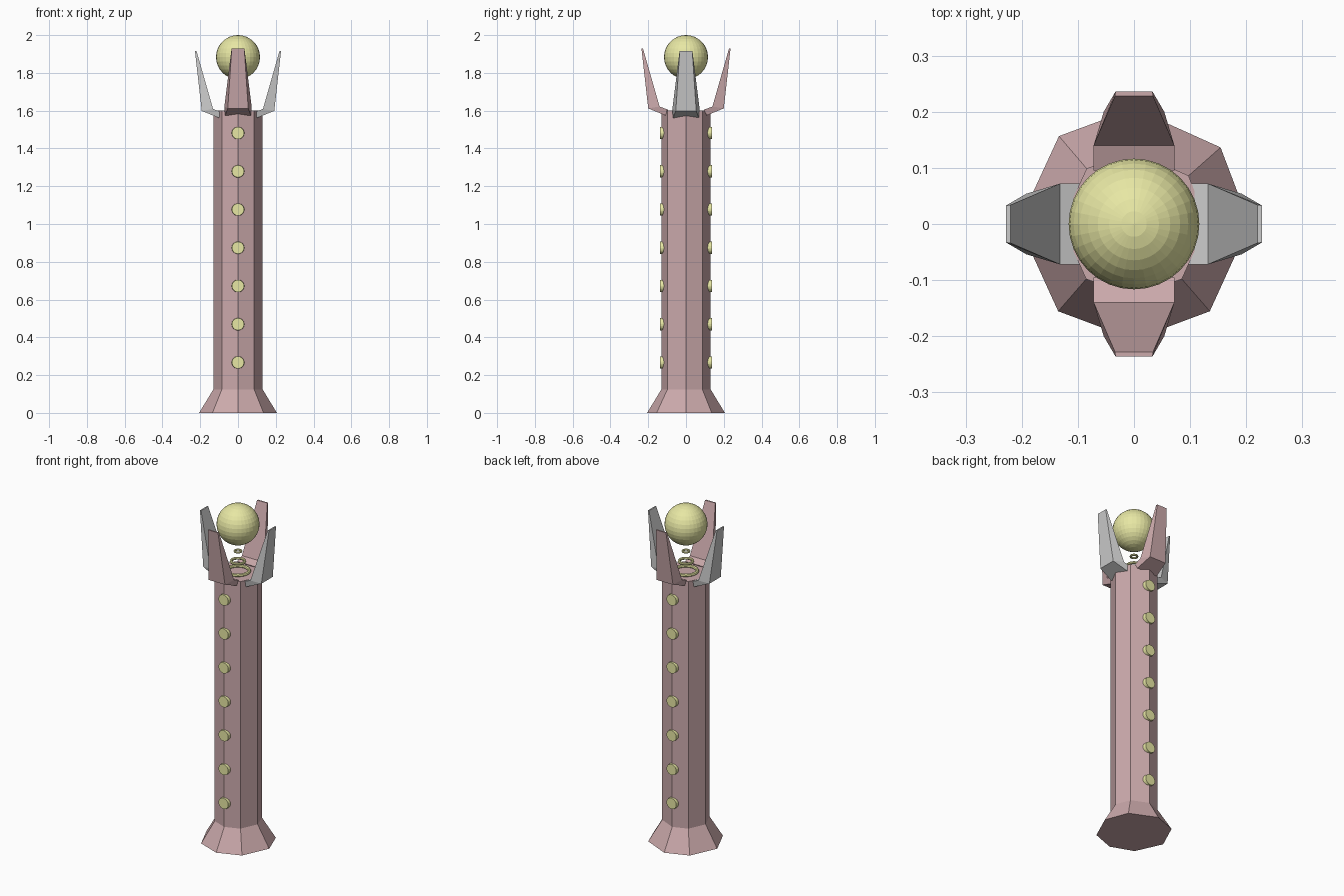
import bpy
from math import pi, cos, sin, radians
from mathutils import Matrix, Vector

if "Cube" in bpy.data.objects:
    bpy.data.objects.remove(bpy.data.objects["Cube"])


def material(name, rgb):
    m = bpy.data.materials.new(name)
    m.diffuse_color = (*rgb, 1)
    m.use_nodes = True
    m.node_tree.nodes["Principled BSDF"].inputs["Base Color"].default_value = m.diffuse_color
    return m


PINK = material("dusty_pink", (0.60, 0.40, 0.41))
YELLOW = material("pale_yellow", (0.80, 0.80, 0.37))


def finish(obj, name, mat):
    obj.name = name
    if mat:
        obj.data.materials.append(mat)
    return obj


def loft(name, sections, mat=None):
    """Join equal-sized cross-sections with faces and cap both ends."""
    n = len(sections[0])
    verts = [v for s in sections for v in s]
    faces = [tuple(range(n))[::-1],
             tuple(range((len(sections) - 1) * n, len(sections) * n))]
    for k in range(len(sections) - 1):
        for i in range(n):
            a, b = k * n + i, k * n + (i + 1) % n
            faces.append((a, b, b + n, a + n))
    mesh = bpy.data.meshes.new(name)
    mesh.from_pydata(verts, [], faces)
    obj = bpy.data.objects.new(name, mesh)
    bpy.context.collection.objects.link(obj)
    return finish(obj, name, mat)


# Eight-sided shaft with a flared foot (slightly uneven corners)
ANGLES = [radians(a) for a in (0, 41.5, 90, 130.5, 180, 229, 270, 311)]
loft("shaft", [[(r * cos(a), r * sin(a), z) for a in ANGLES]
               for r, z in ((0.206, 0), (0.13, 0.125), (0.13, 1.6))], PINK)


def claw(name, angle, shift, drop, mat):
    """Bent prong: root, elbow and tip sections, pointing out along +x."""
    stations = [  # inner (x, z, half width), outer (x, z, half width)
        ((0.095, 1.605, 0.072), (0.110, 1.575, 0.068)),
        ((0.140, 1.622, 0.072), (0.200, 1.612, 0.054)),
        ((0.228, 1.930, 0.034), (0.236, 1.930, 0.033)),
    ]
    turn = Matrix.Rotation(angle, 3, 'Z')
    sections = []
    for (xi, zi, wi), (xo, zo, wo) in stations:
        quad = [(xi, wi, zi), (xi, -wi, zi), (xo, -wo, zo), (xo, wo, zo)]
        sections.append([turn @ Vector((x - shift, y, z - drop))
                         for x, y, z in quad][::-1])
    loft(name, sections, mat)


# Four claws: pink front and back, grey left and right
claw("claw_right", 0, 0.008, 0.013, None)
claw("claw_back", pi / 2, 0, 0, PINK)
claw("claw_left", pi, 0.008, 0.013, None)
claw("claw_front", -pi / 2, 0, 0, PINK)

# Rows of round studs up the front and back edges
for side, label in ((-1, "front"), (1, "back")):
    for i in range(7):
        bpy.ops.mesh.primitive_cone_add(
            vertices=24, radius1=0.034, radius2=0.032, depth=0.024,
            location=(0, side * 0.126, 0.267 + i * 0.2024),
            rotation=(-side * pi / 2, 0, 0))
        finish(bpy.context.object, f"stud_{label}_{i + 1}", YELLOW)

# Stacked rings shrinking towards the orb
for i, (major, minor, z) in enumerate(((0.061, 0.010, 1.605),
                                       (0.037, 0.008, 1.662),
                                       (0.018, 0.006, 1.722))):
    bpy.ops.mesh.primitive_torus_add(
        major_radius=major, minor_radius=minor, major_segments=32,
        minor_segments=8, location=(0, 0, z))
    finish(bpy.context.object, f"ring_{i + 1}", YELLOW)

# Floating orb
bpy.ops.mesh.primitive_uv_sphere_add(segments=32, ring_count=16,
                                     radius=0.1165, location=(0, 0, 1.8835))
finish(bpy.context.object, "orb", YELLOW)
